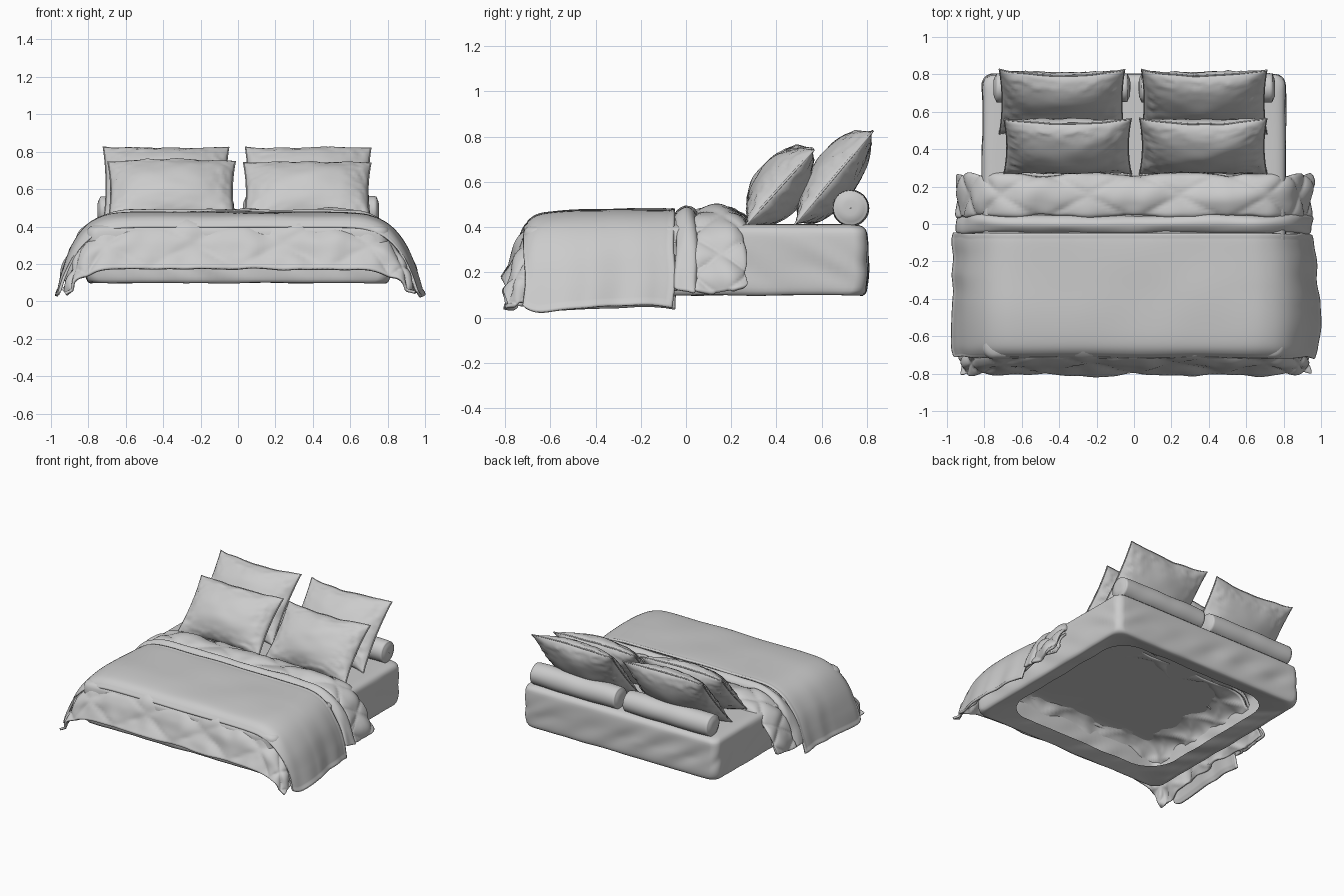
import bpy, bmesh, math
from mathutils import Vector, noise

if "Cube" in bpy.data.objects:
    bpy.data.objects.remove(bpy.data.objects["Cube"])

fabric = bpy.data.materials.new("light_grey_fabric")
fabric.use_nodes = True
grey = (0.6, 0.6, 0.6, 1)
fabric.diffuse_color = grey
fabric.node_tree.nodes["Principled BSDF"].inputs["Base Color"].default_value = grey


def wobble(x, y, z=0.0):
    return noise.noise(Vector((x, y, z)))


def smooth_path(points, count):
    """Smooth curve through points, sampled at equal distances."""
    pts = [Vector(p) for p in [points[0], *points, points[-1]]]
    dense = []
    for a, b, c, d in zip(pts, pts[1:], pts[2:], pts[3:]):
        for k in range(20):
            t = k / 20
            dense.append(0.5 * (2 * b + (c - a) * t + (2 * a - 5 * b + 4 * c - d) * t * t
                                + (3 * b - a - 3 * c + d) * t ** 3))
    dense.append(pts[-1])
    length = [0.0]
    for a, b in zip(dense, dense[1:]):
        length.append(length[-1] + (b - a).length)
    out, k = [], 0
    for i in range(count):
        target = length[-1] * i / (count - 1)
        while k < len(dense) - 2 and length[k + 1] < target:
            k += 1
        f = (target - length[k]) / max(length[k + 1] - length[k], 1e-9)
        out.append(dense[k].lerp(dense[k + 1], min(f, 1)))
    return out


def add_surface(name, sheets, wrap=False, cap=False, weld=False, bump=None, thickness=0):
    """Object from grids of points, optionally bumped along the normals."""
    bm = bmesh.new()
    shifts = []
    for rows in sheets:
        grid = [[bm.verts.new(p) for p in row] for row in rows]
        m, n = len(grid), len(grid[0])
        for i in range(m - 1):
            for j in range(n if wrap else n - 1):
                k = (j + 1) % n
                bm.faces.new((grid[i][j], grid[i][k], grid[i + 1][k], grid[i + 1][j]))
        if cap:
            bm.faces.new(grid[-1])
        if bump:
            shifts += [(grid[i][j], bump(j / (n - 1) - 0.5, i / (m - 1), grid[i][j].co))
                       for i in range(m) for j in range(n)]
    bm.normal_update()
    for vert, shift in shifts:
        vert.co += vert.normal * shift
    if weld:
        bmesh.ops.remove_doubles(bm, verts=bm.verts, dist=0.0005)
        bmesh.ops.recalc_face_normals(bm, faces=bm.faces)
    mesh = bpy.data.meshes.new(name)
    bm.to_mesh(mesh)
    bm.free()
    mesh.materials.append(fabric)
    for poly in mesh.polygons:
        poly.use_smooth = True
    obj = bpy.data.objects.new(name, mesh)
    bpy.context.collection.objects.link(obj)
    if thickness:
        mod = obj.modifiers.new("cloth_thickness", "SOLIDIFY")
        mod.thickness = thickness
        mod.offset = -1


# Fitted sheet: rounded box, open below with a gathered hem
def rounded_ring(inset, z, radius):
    hx, y0, y1 = 0.81 - inset, -0.72 + inset, 0.80 - inset
    mid, hy = (y0 + y1) / 2, (y1 - y0) / 2
    corners = []
    for q, (sx, sy) in enumerate(((1, 1), (-1, 1), (-1, -1), (1, -1))):
        for k in range(9):
            a = math.pi / 2 * (q + k / 8)
            corners.append(Vector((sx * (hx - radius) + radius * math.cos(a),
                                   mid + sy * (hy - radius) + radius * math.sin(a), z)))
    ring = []
    for k, p in enumerate(corners):
        ring.append(p)
        if k % 9 == 8:
            nxt = corners[(k + 1) % len(corners)]
            ring += [p.lerp(nxt, f / 40) for f in range(1, 40)]
    return ring


def sheet_wrinkle(a, b, co):
    side = max(0, 1 - abs(co.z - 0.23) / 0.16)
    return 0.018 * side * wobble((co.x + co.y) * 7 + co.z * 9, co.z * 4, 2) + 0.003 * wobble(co.x * 3, co.y * 3)


sheet_profile = smooth_path([(0.14, 0.125, 0.2), (0.06, 0.105, 0.14), (0.015, 0.10, 0.08), (0, 0.14, 0.06),
                             (0, 0.25, 0.06), (0, 0.36, 0.06), (0.012, 0.395, 0.06),
                             (0.05, 0.41, 0.06), (0.12, 0.413, 0.06)], 36)
add_surface("fitted_sheet", [[rounded_ring(*p) for p in sheet_profile]], wrap=True, cap=True, bump=sheet_wrinkle)


# Draped covers: each station is (y, top height, half width, hem height)
half = [(0.3, 1), (0.6, 0.995), (0.73, 0.95), (0.83, 0.82), (0.91, 0.58), (0.965, 0.28), (1, 0)]
across = smooth_path([(-x, z) for x, z in reversed(half)] + [(0, 1)] + half, 121)


def add_drape(name, stations, rows, bump, thickness, ripple=0.012, seed=0.0):
    grid = []
    for y, top, width, hem in smooth_path(stations, rows):
        row = []
        for fx, fz in across:
            drop = 1 - fz
            side = math.copysign(1, fx)
            x = fx * width + side * ripple * drop * wobble(y * 7, side * 3, seed) * 2
            z = hem + (top - hem) * fz + 0.03 * drop * wobble(y * 5, side, seed + 4)
            z += 0.02 * wobble(fx * 4, y * 2, seed + 7) * max(0, 0.4 - top) * 4
            row.append((x, y + 0.02 * drop * wobble(z * 6, side, seed), max(z, 0.005)))
        grid.append(row)
    add_surface(name, [grid], bump=bump, thickness=thickness)


def quilting(length):
    def bump(a, b, co):
        s, t = a * 2.45 / 0.36, b * length / 0.3
        puff = math.sqrt(abs(math.sin(math.pi * (s + t)) * math.sin(math.pi * (s - t))))
        return 0.022 * puff + 0.014 * wobble(co.x * 9, co.y * 9, co.z * 9) - 0.012
    return bump


def soft_folds(a, b, co):
    hem = 0.006 if abs(a) > 0.485 or b < 0.03 or b > 0.97 else 0
    return 0.008 * wobble(co.x * 3, co.y * 3, co.z * 4) + hem


def roll_folds(a, b, co):
    return 0.012 * wobble(co.x * 5, co.y * 14, co.z * 5)


add_drape("quilt", [(-0.805, 0.175, 0.93, 0.05), (-0.775, 0.25, 0.93, 0.05), (-0.745, 0.33, 0.935, 0.06),
                    (-0.69, 0.41, 0.94, 0.07), (-0.6, 0.44, 0.93, 0.1), (-0.3, 0.445, 0.92, 0.13),
                    (0, 0.445, 0.92, 0.13), (0.245, 0.425, 0.92, 0.14)],
          90, quilting(1.2), 0.015, ripple=0.02)
add_drape("throw_blanket", [(-0.71, 0.395, 0.955, 0.05), (-0.695, 0.43, 0.965, 0.04), (-0.64, 0.46, 0.98, 0.03),
                            (-0.5, 0.474, 0.985, 0.035), (-0.3, 0.48, 0.98, 0.05),
                            (-0.1, 0.48, 0.965, 0.035), (-0.05, 0.472, 0.955, 0.03)],
          60, soft_folds, 0.014, seed=1.5)
add_drape("quilt_turned_edge", [(0.04, 0.44, 0.94, 0.13), (0.055, 0.47, 0.95, 0.13), (0.13, 0.485, 0.95, 0.13),
                                (0.2, 0.475, 0.95, 0.13), (0.25, 0.45, 0.945, 0.13), (0.265, 0.418, 0.935, 0.14)],
          40, quilting(0.3), 0.018, seed=3.2)
add_drape("quilt_fold_roll", [(-0.05, 0.43, 0.93, 0.13), (-0.04, 0.465, 0.95, 0.12), (0, 0.488, 0.955, 0.12),
                              (0.035, 0.47, 0.95, 0.12), (0.05, 0.43, 0.93, 0.13)],
          24, roll_folds, 0.015, seed=5.1)


# Pillows: two bulged faces welded along a pinched seam
def add_pillow(name, centre, hw, hh, thick, lean, seed):
    up = Vector((0, math.sin(lean), math.cos(lean)))
    out = Vector((0, -math.cos(lean), math.sin(lean)))
    n = 40
    ticks = [math.sin(math.pi / 2 * (2 * k / n - 1)) for k in range(n + 1)]
    sheets = []
    for face in (1, -1):
        rows = []
        for v in ticks:
            row = []
            for u in ticks:
                rim = max(0, (1 - u ** 2) * (1 - v ** 2))
                bulge = thick * rim ** 0.55 * (1 + 0.1 * wobble(u * 2, v * 2, seed + face))
                crease = 0.02 * min(1, rim * 6) * max(abs(u), abs(v)) ** 4 * wobble(u * 9, v * 9, seed)
                x = hw * u * (1 - 0.05 * (1 - v * v))
                h = hh * v * (1 - 0.1 * (1 - u * u)) + 0.008 * wobble(u * 3, v, seed)
                bend = 0.02 * (u * u - 0.5) * v
                row.append(Vector(centre) + Vector((x, 0, 0)) + up * h + out * (face * (bulge + crease) - bend))
            rows.append(row)
        sheets.append(rows)
    add_surface(name, sheets, weld=True)
    # Piping keeps a raised seam line
    rim_points = [r[0] for r in rows] + rows[-1][1:] + [r[-1] for r in reversed(rows[:-1])] + rows[0][-2:0:-1]
    rings = []
    for p in rim_points + rim_points[:1]:
        radial = (p - Vector(centre)).normalized()
        rings.append([p + 0.005 * (radial * math.cos(a) + out * math.sin(a))
                      for a in (math.pi / 3 * k for k in range(6))])
    add_surface(name + "_piping", [rings], wrap=True, weld=True)


for label, x_back, x_front, top in (("right", -0.385, -0.355, 0.005), ("left", 0.375, 0.37, -0.005)):
    add_pillow(label + "_back_pillow", (x_back, 0.655, 0.62), 0.335, 0.265, 0.105, 0.66, x_back * 9)
    add_pillow(label + "_front_pillow", (x_front, 0.415, 0.58 + top), 0.34, 0.22, 0.115, 0.69, x_front * 7)


# Bolsters: round cushions lying along the head end
bolster_half = [(0.365, 0.002), (0.363, 0.045), (0.35, 0.068), (0.325, 0.078)]
bolster_profile = smooth_path([(-x, r) for x, r in bolster_half] + [(0, 0.08)] + bolster_half[::-1], 60)
for label, cx in (("right_bolster", -0.385), ("left_bolster", 0.39)):
    rings = [[(cx + x, 0.728 + r * math.cos(a), 0.484 + r * math.sin(a))
              for a in (math.tau * k / 40 for k in range(40))] for x, r in bolster_profile]
    add_surface(label, [rings], wrap=True, weld=True,
                bump=lambda a, b, co: 0.004 * wobble(co.x * 6, co.y * 8, co.z * 8))
